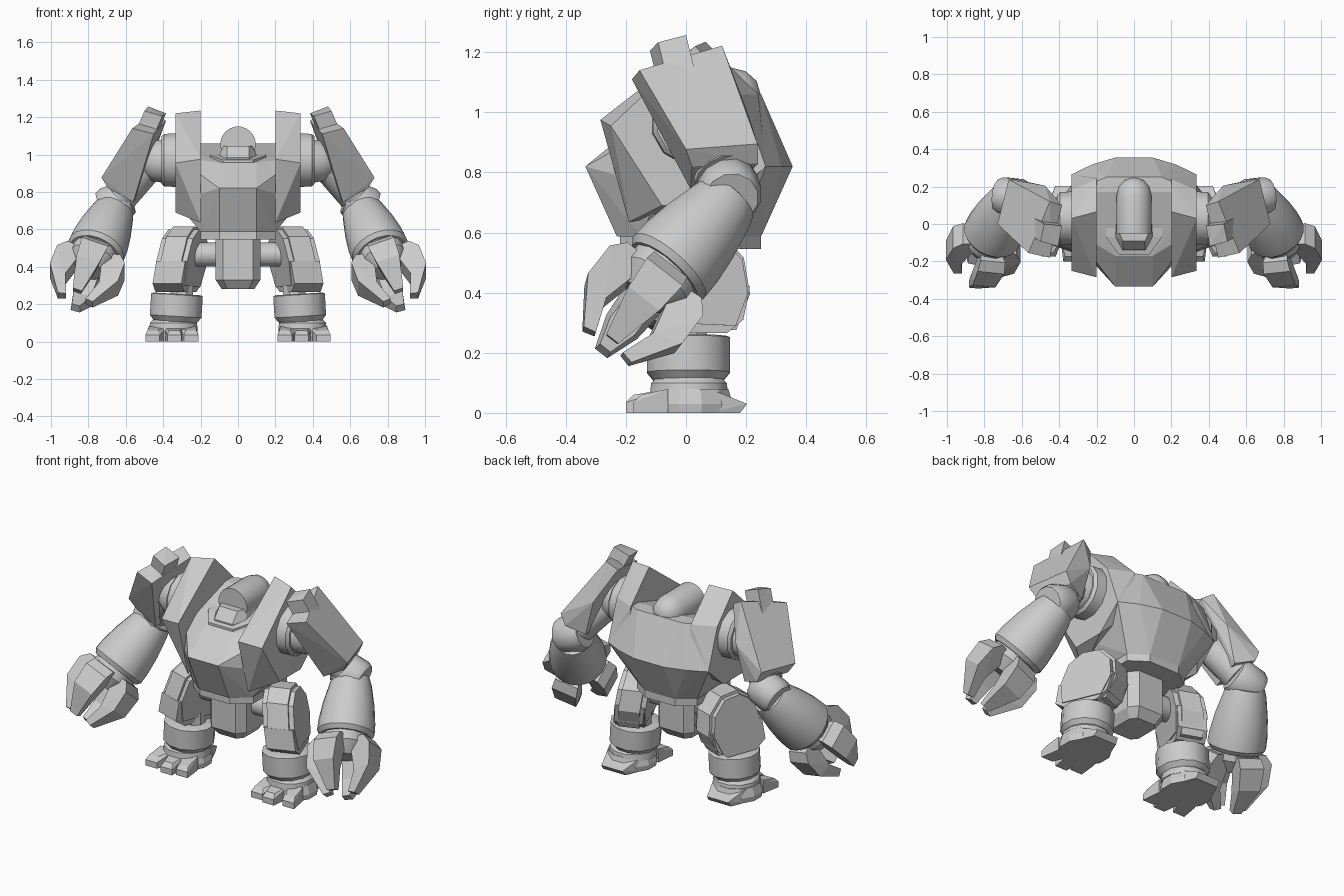
import bpy, bmesh, math
from mathutils import Vector, Matrix

cube = bpy.data.objects.get("Cube")
if cube:
    bpy.data.objects.remove(cube, do_unlink=True)

grey = bpy.data.materials.new("light_grey")
grey.use_nodes = True
grey.diffuse_color = (0.6, 0.6, 0.6, 1)
grey.node_tree.nodes["Principled BSDF"].inputs["Base Color"].default_value = (0.6, 0.6, 0.6, 1)


def solid(name, *groups, side=1, smooth=False):
    """One object made of the convex solid around each group of points."""
    mesh = bpy.data.meshes.new(name)
    for group in groups:
        bm = bmesh.new()
        bm.from_mesh(mesh)
        new = [bm.verts.new((p[0] * side, p[1], p[2])) for p in group]
        bmesh.ops.remove_doubles(bm, verts=new, dist=0.0005)
        new = [v for v in new if v.is_valid]
        out = bmesh.ops.convex_hull(bm, input=new)
        spare = {v for v in out["geom_interior"] + out["geom_unused"]
                 if isinstance(v, bmesh.types.BMVert)}
        bmesh.ops.delete(bm, geom=list(spare), context="VERTS")
        bm.to_mesh(mesh)
        bm.free()
    bm = bmesh.new()
    bm.from_mesh(mesh)
    bmesh.ops.dissolve_limit(bm, angle_limit=math.radians(3), verts=bm.verts, edges=bm.edges)
    bmesh.ops.recalc_face_normals(bm, faces=bm.faces)
    bm.to_mesh(mesh)
    bm.free()
    mesh.materials.append(grey)
    obj = bpy.data.objects.new(name, mesh)
    bpy.context.collection.objects.link(obj)
    if smooth:
        bpy.ops.object.select_all(action="DESELECT")
        obj.select_set(True)
        bpy.context.view_layer.objects.active = obj
        bpy.ops.object.shade_smooth_by_angle(angle=math.radians(33))
    return obj


def frame(axis):
    """Two directions across an axis: the first leans to +x, or +y for an x axis."""
    d = Vector(axis).normalized()
    ref = Vector((0, 1, 0)) if abs(d.x) > 0.9 else Vector((1, 0, 0))
    e1 = (ref - d * ref.dot(d)).normalized()
    return d, e1, d.cross(e1)


def lathe(start, axis, profile, n=16):
    """Points of circles along an axis; profile holds (distance, radius)."""
    d, e1, e2 = frame(axis)
    return [Vector(start) + d * t + (e1 * math.cos(a) + e2 * math.sin(a)) * r
            for t, r in profile
            for a in (2 * math.pi * (i + 0.5) / n for i in range(n))]


def both(pts):
    return [(s * x, y, z) for x, y, z in pts for s in (1, -1)]


# Torso
solid("torso", both([
    (.1, -.23, .587), (.2, -.15, .587), (.2, .18, .587), (.1, .25, .587),
    (.1, -.23, .633), (.2, -.16, .633),
    (.1, -.335, .82), (.2, -.21, .82), (.335, -.08, .75),
    (.335, .265, .82), (.225, .318, .82), (.1, .355, .82),
    (.1, -.17, .955), (.2, -.06, .985), (.335, -.03, .99), (.335, .17, 1.06), (.15, .25, 1.06)]))
solid("waist_rim", both([(x, y, z) for z in (.545, .59) for x, y in
                         ((.1, -.22), (.2, -.14), (.2, .18), (.1, .25))]))

# Cockpit
solid("cockpit_dome", lathe((0, -.05, 1.055), (0, 1, 0),
      [(0, .095), (.2, .095), (.25, .082), (.285, .05), (.3, 0)], 20), smooth=True)
solid("cockpit_collar", both([
    (.06, -.14, .95), (.1, -.07, .95), (.06, -.14, .985), (.1, -.07, .99),
    (.06, -.09, 1.045), (.085, -.03, 1.045), (.085, .1, 1.045), (.1, .1, .95)]))
solid("cockpit_lip", both([(.08, -.165, .93), (.15, -.07, .93), (.08, -.165, .97),
                           (.15, -.07, .995), (.15, .05, 1.01), (.15, .05, .93)]))

# Pelvis
solid("pelvis", both([(x * k, y * k, z) for z, k in ((.57, 1), (.33, 1), (.28, .72))
                      for x, y in ((.08, -.14), (.12, -.09), (.12, .09), (.08, .14))]))


def claw(centre, axis, angle):
    """Curved talon, placed around the wrist."""
    d, e1, e2 = frame(axis)
    a = math.radians(angle)
    out = e1 * math.cos(a) + e2 * math.sin(a)
    across = d.cross(out)

    def part(profile):
        return [Vector(centre) + d * t + out * r + across * w * s
                for t, r, w in profile for s in (1, -1)]
    knuckle = [(.187, .192, .065), (.215, .095, .05)]
    return (part([(.02, .15, .07), (.067, .19, .075), (.02, .05, .05)] + knuckle),
            part(knuckle + [(.335, .098, .026), (.325, .055, .022)]))


for side, label in ((1, "left"), (-1, "right")):
    def make(name, *groups, smooth=False):
        solid(label + "_" + name, *groups, side=side, smooth=smooth)

    # Torso side plate
    make("torso_plate", [
        (.2, -.285, .975), (.2, .065, 1.235), (.2, .24, 1.06), (.2, -.19, .635), (.2, .28, .82),
        (.335, -.25, .955), (.335, .03, 1.22), (.335, .18, 1.06), (.335, -.08, .69),
        (.335, .265, .82), (.335, .12, .69)])

    # Shoulder and upper arm
    make("shoulder_disc", lathe((.31, .03, .97), (1, 0, 0),
         [(0, .15), (.085, .145), (.1, .13)], 12), smooth=True)
    make("shoulder_joint", lathe((.4, .03, .965), (1, 0, 0),
         [(0, .12), (.06, .11), (.1, .08)], 12), smooth=True)
    make("upper_arm", lathe((.46, .04, .96), (.18, .09, -.19), [(0, .085), (.25, .095)], 12),
         smooth=True)
    make("elbow", lathe((.58, .135, .77), (.9, .1, -.35),
         [(0, .09), (.03, .105), (.13, .105), (.16, .09)], 12), smooth=True)

    # Upper arm armour with its flush raised tab
    make("arm_armour", [
        (.565, -.155, 1.14), (.45, .12, 1.222), (.67, .238, .895), (.73, 0, .877),
        (.695, .02, .82), (.64, .24, .83),
        (.45, -.18, 1.11), (.385, .1, 1.18), (.476, .205, 1.0), (.53, .2, .79), (.56, .015, .745)])
    tab = [(.5, -.093, 1.233), (.48, 0, 1.257), (.405, -.12, 1.205), (.385, -.01, 1.22)]
    make("armour_tab", tab + [(x + .06, y + .035, z - .14) for x, y, z in tab])

    # Forearm and hand
    wrist, axis = (.765, -.068, .473), (.105, -.195, -.25)
    make("forearm", lathe((.66, .14, .708), (.105, -.208, -.235),
         [(-.01, .1), (.03, .115), (.15, .142), (.25, .156), (.312, .158), (.336, .14)], 20),
         smooth=True)
    make("palm", lathe(wrist, axis, [(-.02, .13), (.05, .13), (.12, .08)], 12), smooth=True)
    for finger, angle in (("outer", 0), ("front", 97), ("inner", 180), ("rear", 270)):
        make(finger + "_claw", *claw(wrist, axis, angle))

    # Hip and thigh, turned outward
    make("hip_axle", lathe((.1, .02, .465), (1, 0, 0), [(0, .065), (.14, .065)], 16), smooth=True)
    turn = Matrix.Rotation(math.radians(20), 3, "Z")
    hip = Vector((.305, .015, .44))
    arch = [(-.12, .3), (-.14, .43), (-.1, .55), (-.02, .6), (.08, .59), (.155, .51),
            (.17, .4), (.12, .29)]

    def slab(half, profile, grow=1):
        return [hip + turn @ Vector((x - (z - .44) * .15, y * grow, (z - .44) * grow))
                for x in (-half, half) for y, z in profile]
    make("thigh", slab(.088, arch))
    make("thigh_guard", slab(.06, arch, 1.1))
    make("knee_guard", slab(.082, [(-.155, .43), (-.165, .31), (-.1, .265), (.09, .265),
                                   (.15, .31), (.18, .42)]))

    # Shin, cuff and ankle
    make("shin", lathe((.3, .01, .2), (0, 0, 1), [(0, .065), (.15, .065)], 8))
    make("shin_cuff", lathe((.335, .008, .105), (-.06, 0, 1),
         [(0, .118), (.03, .143), (.145, .143), (.15, .13)], 12), smooth=True)
    make("ankle", lathe((.345, .01, .06), (0, 0, 1), [(0, .135), (.04, .13), (.06, .11)], 12),
         smooth=True)

    # Foot with three toes and a heel
    make("foot", lathe((.352, .015, 0), (0, 0, 1), [(0, .142), (.03, .146), (.08, .13)], 12))
    for toe, x, tip, y in (("inner", .275, .25, -.18), ("middle", .345, .34, -.2),
                           ("outer", .425, .457, -.175)):
        make(toe + "_toe", [(tip + s * .038, y, z) for s in (1, -1) for z in (0, .035)]
             + [(tip + s * .028, y + .025, .06) for s in (1, -1)]
             + [(x + s * .05, -.06, z) for s in (1, -1) for z in (0, .08)])
    make("heel", [(.352 + s * w, y, z) for s in (1, -1) for w, y, z in
                  ((.075, .18, 0), (.07, .203, .03), (.12, .07, 0), (.11, .08, .08))])
